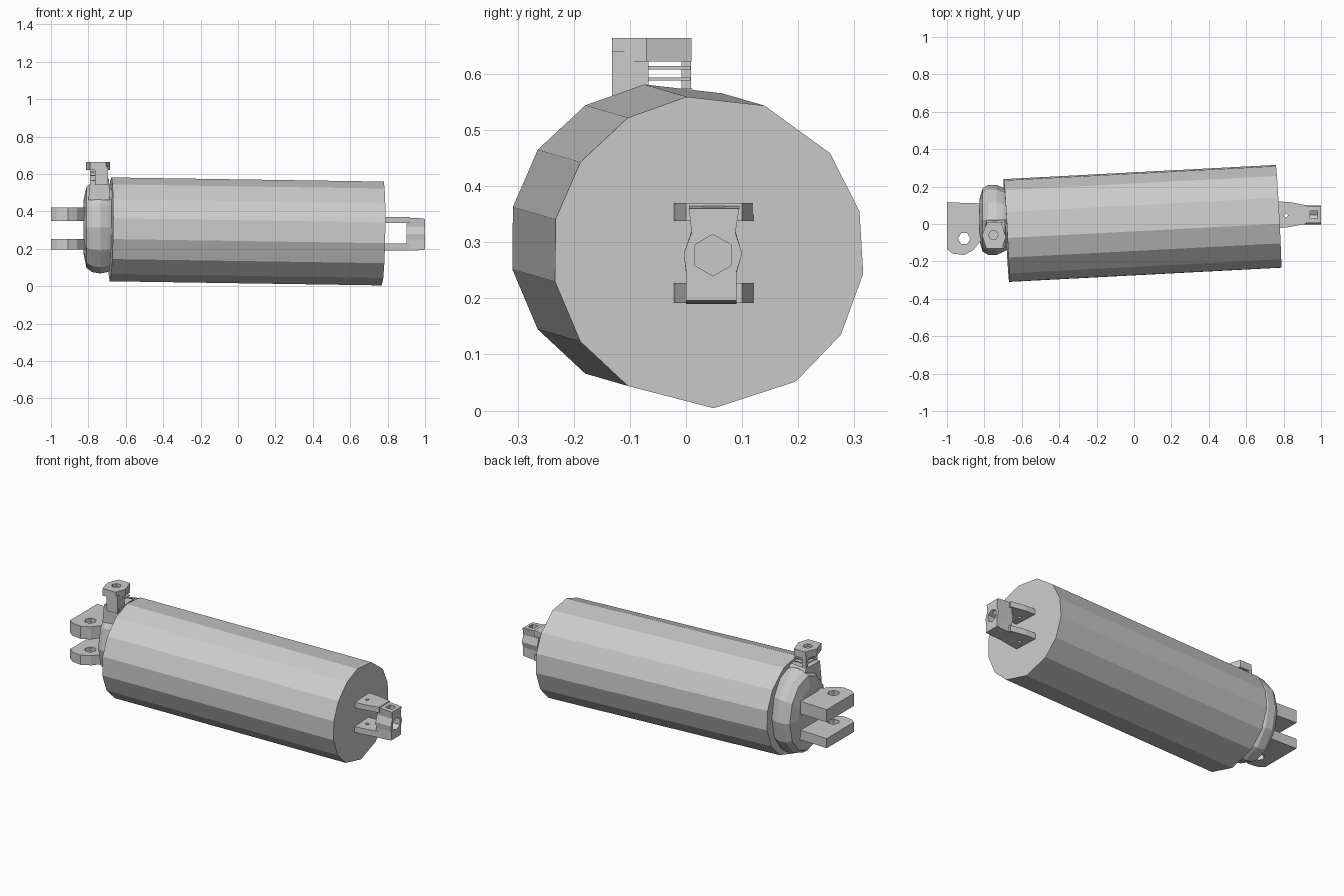
import bpy, bmesh
from math import sin, cos, pi, radians
from mathutils import Vector

if "Cube" in bpy.data.objects:
    bpy.data.objects.remove(bpy.data.objects["Cube"])


def make(name, sections):
    """Loft a closed solid through rings with equal point counts."""
    bm = bmesh.new()
    rings = [[bm.verts.new(p) for p in s] for s in sections]
    n = len(rings[0])
    for a, b in zip(rings, rings[1:]):
        for i in range(n):
            j = (i + 1) % n
            bm.faces.new((a[i], a[j], b[j], b[i]))
    bm.faces.new(rings[0][::-1])
    bm.faces.new(rings[-1])
    bmesh.ops.recalc_face_normals(bm, faces=bm.faces)
    me = bpy.data.meshes.new(name)
    bm.to_mesh(me)
    bm.free()
    ob = bpy.data.objects.new(name, me)
    bpy.context.collection.objects.link(ob)
    return ob


def slab(name, outline, z0, z1):
    """Extrude an xy outline between two heights."""
    return make(name, [[(x, y, z) for x, y in outline] for z in (z0, z1)])


def box(name, x0, x1, y0, y1, z0, z1):
    return slab(name, [(x0, y0), (x1, y0), (x1, y1), (x0, y1)], z0, z1)


def poly(cx, cy, r, n, turn=0):
    return [(cx + r * cos(turn + 2 * pi * i / n), cy + r * sin(turn + 2 * pi * i / n)) for i in range(n)]


def cut(ob, cutter):
    """Subtract the cutter, bake the result and drop the cutter."""
    m = ob.modifiers.new("cut", 'BOOLEAN')
    m.operation = 'DIFFERENCE'
    m.solver = 'EXACT'
    m.object = cutter
    cutter.hide_render = True
    dg = bpy.context.evaluated_depsgraph_get()
    dg.update()
    me = bpy.data.meshes.new_from_object(ob.evaluated_get(dg))
    ob.modifiers.clear()
    ob.data = me
    bpy.data.objects.remove(cutter)


# main drum, slightly skewed, with uneven facets
ends = [Vector((-0.682, -0.036, 0.305)), Vector((0.773, 0.040, 0.283))]
axis = (ends[1] - ends[0]).normalized()
side = Vector((0, 0, 1)).cross(axis).normalized()
up = axis.cross(side)
facets = [-88, -56, -32, -8, 15, 39, 69, 98, 121, 145, 168, 191, 215, 239]
make("drum", [[c + 0.279 * (side * cos(radians(a)) + up * sin(radians(a))) for a in facets] for c in ends])

# rounded end head, an off-centre oval
head = [(-0.66, 0.80, 0.90), (-0.70, 0.92, 0.97), (-0.735, 1.0, 1.0), (-0.78, 1.0, 0.97),
        (-0.81, 0.90, 0.88), (-0.825, 0.62, 0.60)]
make("end_head", [[(x, 0.022 + 0.187 * sy * cos(2 * pi * i / 12), 0.315 + 0.247 * sz * sin(2 * pi * i / 12))
                   for i in range(12)] for x, sy, sz in head])

# pair of drilled lugs on the head
lug = [(-0.79, 0.11), (-0.90, 0.112), (-1.0, 0.117), (-1.0, -0.135), (-0.97, -0.158),
       (-0.91, -0.166), (-0.86, -0.14), (-0.82, -0.09), (-0.79, -0.09)]
for name, z0, z1 in (("lower_lug", 0.195, 0.252), ("upper_lug", 0.348, 0.422)):
    ob = slab(name, lug, z0, z1)
    cut(ob, slab("hole", poly(-0.908, -0.078, 0.033, 6), z0 - 0.1, z1 + 0.1))

# upright port: foot, column, thin fins and drilled hexagonal cap
c = (-0.752, -0.06)
make("port_foot", [[(-0.80, -0.12, 0.46), (-0.685, -0.12, 0.46), (-0.685, 0.08, 0.46), (-0.80, 0.08, 0.46)],
                   [(-0.79, -0.12, 0.565), (-0.69, -0.12, 0.565), (-0.69, 0.01, 0.575), (-0.79, 0.01, 0.565)]])
box("port_column", -0.765, -0.695, -0.132, -0.067, 0.54, 0.64)
box("port_rear_post", -0.79, -0.765, -0.008, 0.009, 0.55, 0.64)
for i, z in enumerate((0.588, 0.608)):
    box(f"port_fin_{i + 1}", -0.79, -0.71, -0.07, 0.008, z, z + 0.006)
cap = [(-0.812, -0.06), (-0.79, -0.132), (-0.705, -0.132), (-0.685, -0.07), (-0.71, 0.01), (-0.785, 0.01)]
ob = slab("port_cap", cap, 0.622, 0.664)
cut(ob, slab("hole", poly(*c, 0.026, 6), 0.648, 0.75))

# far-end bracket: two tapering arms with pin holes
arm = [(0.765, -0.022), (0.82, -0.018), (0.92, 0.0), (0.92, 0.1), (0.83, 0.118), (0.765, 0.12)]
for name, z0, z1 in (("lower_arm", 0.192, 0.227), ("upper_arm", 0.338, 0.370)):
    ob = slab(name, arm, z0, z1)
    cut(ob, slab("hole", poly(0.812, 0.045, 0.012, 4), z0 - 0.1, z1 + 0.1))

# bracket end block, waisted, with a square and a hexagonal bore
block = [(0.0, 0.190), (0.09, 0.190), (0.09, 0.245), (0.1, 0.28), (0.088, 0.32),
         (0.095, 0.366), (0.005, 0.366), (0.01, 0.32), (-0.004, 0.28), (0.0, 0.245)]
ob = make("bracket_block", [[(x, y, 0.28 + (z - 0.28) * s) for y, z in block]
                            for x, s in ((0.90, 1), (0.965, 0.98), (1.0, 0.93))])
cut(ob, make("bore", [[(x, y, z) for y, z in poly(0.048, 0.277, 0.037, 6, pi / 2)] for x in (0.85, 1.05)]))
cut(ob, slab("hole", poly(0.962, 0.05, 0.028, 4, pi / 4), 0.28, 0.45))
